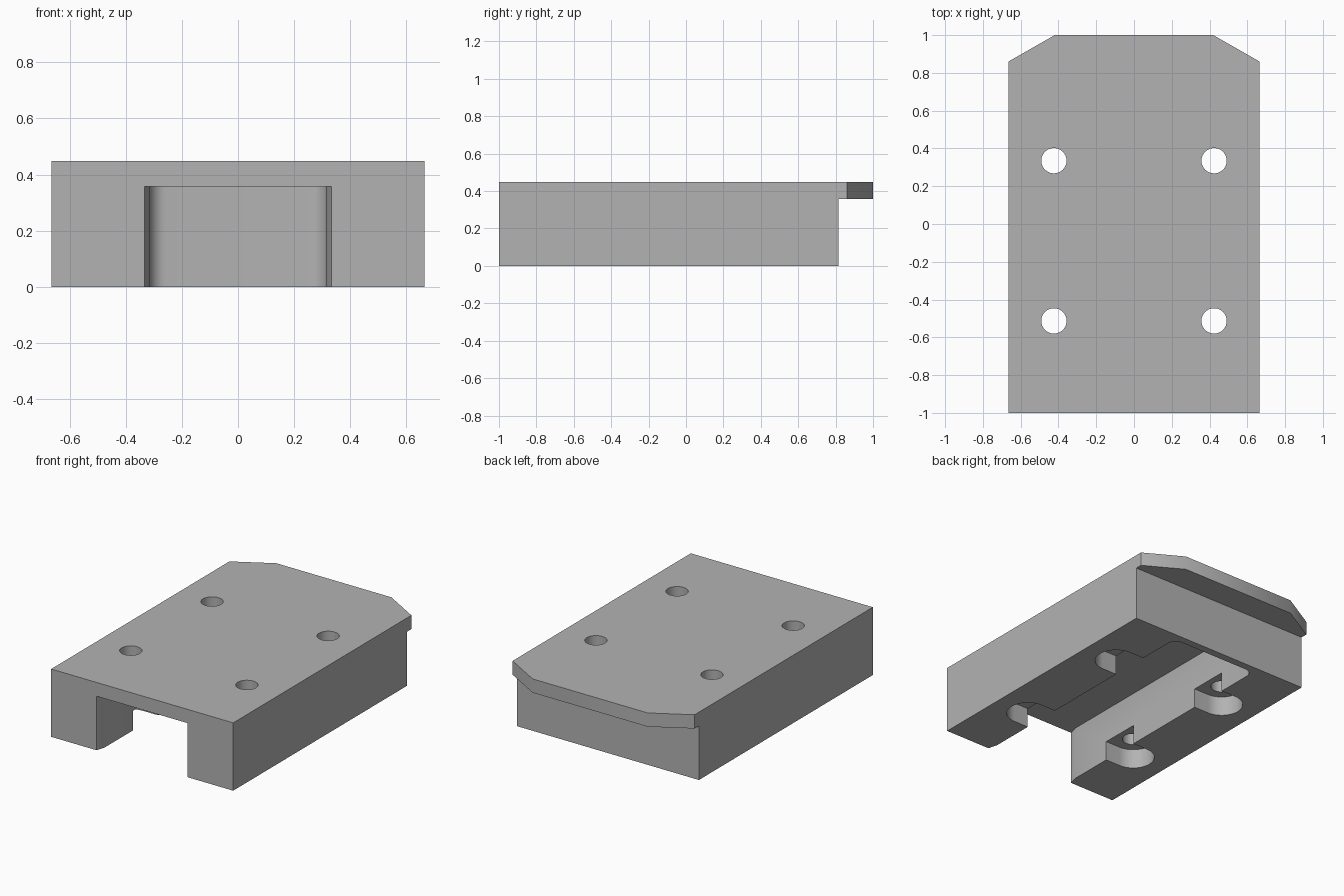
import bpy, bmesh
from math import pi, sin, cos
from mathutils import Vector

cube = bpy.data.objects.get("Cube")
if cube:
    bpy.data.objects.remove(cube, do_unlink=True)

grey = bpy.data.materials.new("plain_grey")
grey.use_nodes = True
GREY = (0.45, 0.45, 0.45, 1)
grey.diffuse_color = GREY
grey.node_tree.nodes["Principled BSDF"].inputs["Base Color"].default_value = GREY

WIDTH, TOP, CEILING = 0.665, 0.448, 0.357   # half width, full height, channel height
HOLE_X, HOLE_YS = 0.424, (-0.513, 0.335)


def prism(name, points, offset):
    """Closed solid made by sweeping a flat outline along an offset."""
    bm = bmesh.new()
    face = bm.faces.new([bm.verts.new(p) for p in points])
    swept = bmesh.ops.extrude_face_region(bm, geom=[face])["geom"]
    verts = [g for g in swept if isinstance(g, bmesh.types.BMVert)]
    bmesh.ops.translate(bm, verts=verts, vec=Vector(offset))
    bmesh.ops.recalc_face_normals(bm, faces=bm.faces)
    mesh = bpy.data.meshes.new(name)
    bm.to_mesh(mesh)
    bm.free()
    mesh.materials.append(grey)
    obj = bpy.data.objects.new(name, mesh)
    bpy.context.collection.objects.link(obj)
    return obj


def upright(name, outline, low, high):
    return prism(name, [(x, y, low) for x, y in outline], (0, 0, high - low))


def arc(cx, cy, r, start, end, steps):
    angles = [start + (end - start) * i / steps for i in range(steps + 1)]
    return [(cx + r * cos(a), cy + r * sin(a)) for a in angles]


def cut(body, cutter):
    cutter.hide_render = True
    mod = body.modifiers.new(cutter.name, 'BOOLEAN')
    mod.operation = 'DIFFERENCE'
    mod.solver = 'EXACT'
    mod.object = cutter
    bpy.context.view_layer.objects.active = body
    bpy.ops.object.modifier_apply(modifier=mod.name)
    bpy.data.objects.remove(cutter, do_unlink=True)


# Block with an overhanging rear lip
side = [(-1, 0), (0.815, 0), (0.815, CEILING), (1, CEILING), (1, TOP), (-1, TOP)]
body = prism("mounting_block", [(-WIDTH, y, z) for y, z in side], (2 * WIDTH, 0, 0))

# Central channel: flared mouth at the front, rounded corners at the back
half = [(0.333, -1.1), (0.333, -1), (0.316, -0.94)] + arc(0.256, 0.705, 0.06, 0, pi / 2, 8)
channel = half + [(-x, y) for x, y in reversed(half)]
cut(body, upright("channel_cutter", channel, -0.1, CEILING))

for s in (-1, 1):
    # Angled corners of the lip
    corner = [(s * 0.245, 1.1), (s * 0.42, 1), (s * WIDTH, 0.86),
              (s * 0.84, 0.76), (s * 0.84, 1.1)]
    cut(body, upright("corner_cutter", corner, 0.3, 0.6))
    for y in HOLE_YS:
        # Round-ended recess under each leg, open to the channel
        recess = [(0.2, y - 0.13)] + arc(HOLE_X, y, 0.13, -pi / 2, pi / 2, 24) + [(0.2, y + 0.13)]
        cut(body, upright("recess_cutter", [(s * px, py) for px, py in recess], -0.1, 0.13))
        # Bolt hole through the top
        hole = arc(s * HOLE_X, y, 0.067, 0, 2 * pi, 32)[:-1]
        cut(body, upright("hole_cutter", hole, 0.05, 0.6))

bpy.ops.object.select_all(action='DESELECT')
body.select_set(True)
bpy.context.view_layer.objects.active = body
bpy.ops.object.shade_smooth_by_angle(angle=pi / 6)
